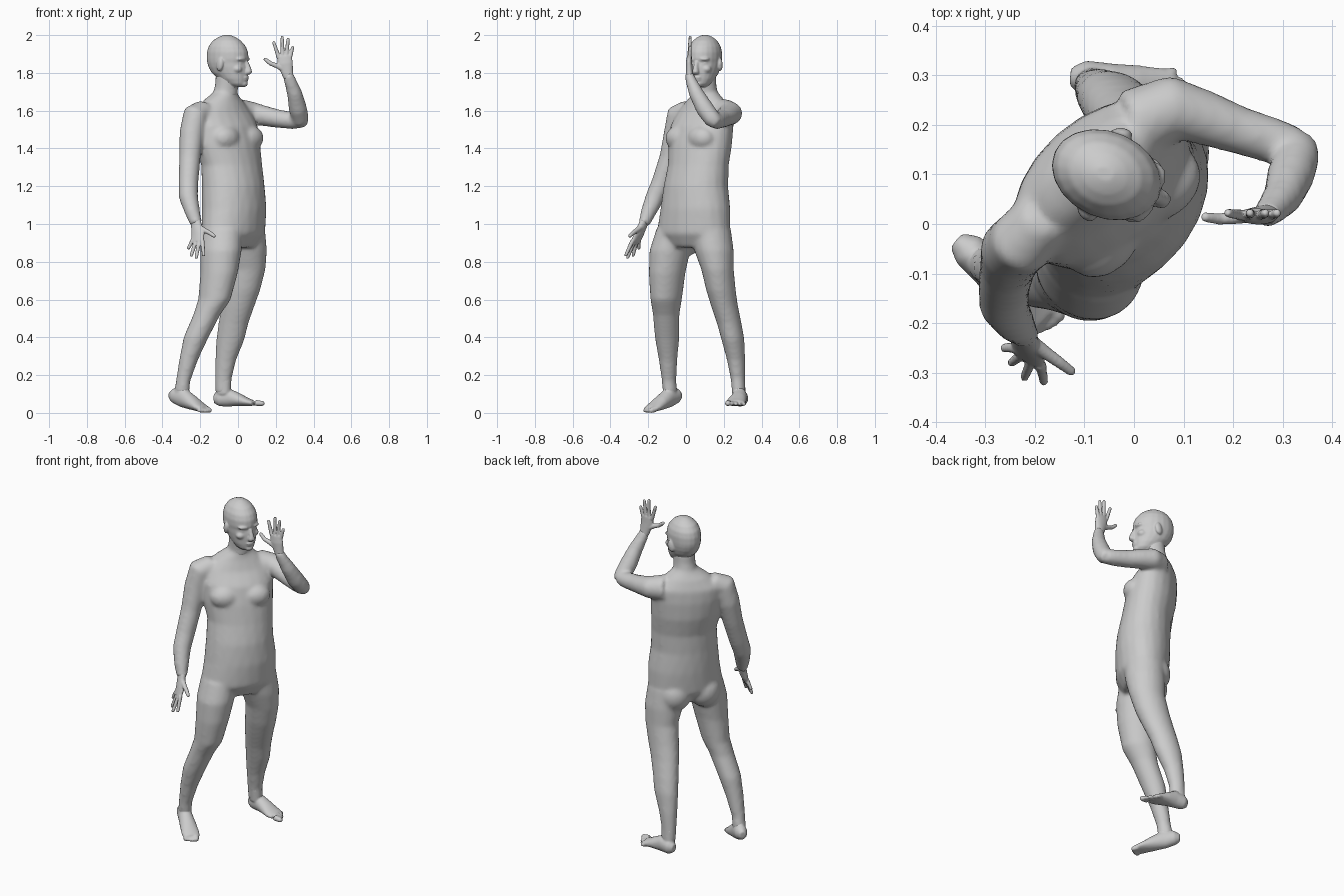
import bpy, bmesh, math
from mathutils import Vector, Matrix

UP = Vector((0, 0, 1))
N = 20


def side(yaw):
    a = math.radians(yaw)
    return Vector((math.cos(a), math.sin(a), 0))


def loft(bm, rows, hint=None):
    """Closed skin over elliptic rings. Rows are x,y,z,a,b[,yaw]; with yaw the ring is level,
    otherwise it is square to the path with its a-axis along hint."""
    pts = [Vector(r[:3]) for r in rows]
    rings = []
    for i, r in enumerate(rows):
        if len(r) == 6:
            t, u = UP, side(r[5])
        else:
            t = (pts[min(i + 1, len(pts) - 1)] - pts[max(i - 1, 0)]).normalized()
            u = (hint - t * hint.dot(t)).normalized()
        v = t.cross(u)
        rings.append([bm.verts.new(pts[i] + u * r[3] * math.cos(k * math.tau / N)
                                   + v * r[4] * math.sin(k * math.tau / N)) for k in range(N)])
    for p, q in zip(rings, rings[1:]):
        for k in range(N):
            j = (k + 1) % N
            bm.faces.new((p[k], p[j], q[j], q[k]))
    bm.faces.new(rings[0][::-1])
    bm.faces.new(rings[-1])


def ball(bm, c, size, yaw=0, tilt=0):
    m = (Matrix.Translation(c) @ Matrix.Rotation(math.radians(yaw), 4, 'Z')
         @ Matrix.Rotation(math.radians(tilt), 4, 'X') @ Matrix.Diagonal((*size, 1)))
    bmesh.ops.create_uvsphere(bm, u_segments=16, v_segments=10, radius=1, matrix=m)


def digit(bm, pts, r):
    """Finger or toe: tapered tube with a round tip."""
    rows = [(*p, r * (1 - .12 * i), r * (1 - .12 * i)) for i, p in enumerate(pts)]
    d = Vector(pts[-1]) - Vector(pts[0])
    loft(bm, rows, Vector((1, .3, 0)) if abs(d.z) > .03 else UP)
    ball(bm, pts[-1], (rows[-1][3],) * 3)


def finish(bm, name, voxel, smooth, grow):
    """Fuse the overlapping volumes into one smooth skin."""
    bmesh.ops.recalc_face_normals(bm, faces=bm.faces)
    me = bpy.data.meshes.new(name)
    bm.to_mesh(me)
    bm.free()
    ob = bpy.data.objects.new(name, me)
    bpy.context.collection.objects.link(ob)
    m = ob.modifiers.new("fuse", 'REMESH')
    m.mode, m.voxel_size, m.use_smooth_shade = 'VOXEL', voxel, True
    m = ob.modifiers.new("soften", 'SMOOTH')
    m.factor, m.iterations = .5, smooth
    m = ob.modifiers.new("regain", 'DISPLACE')
    m.strength, m.mid_level = grow, 0


# torso
body = bmesh.new()
loft(body, [(-.02, .035, .88, .16, .09, 56), (-.025, .04, .95, .21, .14, 56),
            (-.02, .05, 1.08, .198, .148, 53), (-.025, .052, 1.2, .183, .144, 48),
            (-.033, .065, 1.31, .178, .134, 45), (-.055, .075, 1.42, .193, .136, 43),
            (-.07, .085, 1.52, .2, .125, 42), (-.085, .1, 1.59, .185, .1, 42),
            (-.08, .105, 1.65, .12, .078, 42), (-.07, .105, 1.69, .068, .062, 50)])
for s in (-1, 1):
    # chest and buttocks
    ball(body, Vector((-.055, .08, 1.455)) + side(43) * .085 * s + side(-47) * .08, (.08, .06, .062), 43)
    ball(body, Vector((-.025, .04, .93)) + side(56) * .085 * s - side(-34) * .06, (.09, .085, .095), 56)

# neck
loft(body, [(-.075, .11, 1.6, .065, .07, 50), (-.07, .107, 1.68, .06, .062, 60),
            (-.058, .1, 1.74, .056, .06, 66), (-.055, .098, 1.8, .056, .06, 66)])

# legs
right_leg = [(-.085, -.05, .97, .1, .11), (-.09, -.085, .86, .1, .11), (-.1, -.1, .74, .088, .1),
             (-.125, -.105, .6, .073, .088), (-.165, -.105, .52, .064, .07), (-.222, -.1, .4, .059, .064),
             (-.262, -.095, .28, .045, .046), (-.29, -.09, .17, .033, .036), (-.3, -.083, .1, .033, .04)]
left_leg = [(.03, .125, .97, .11, .11), (.042, .148, .86, .1, .108), (.045, .167, .76, .081, .098),
            (.022, .185, .65, .073, .093), (0, .203, .57, .066, .086), (-.025, .23, .47, .06, .076),
            (-.04, .248, .39, .056, .072), (-.065, .265, .28, .044, .052), (-.078, .275, .18, .034, .041),
            (-.078, .28, .1, .032, .04)]
loft(body, [(*r, 50) for r in right_leg])
loft(body, [(*r, 75) for r in left_leg])

# arms
loft(body, [(-.18, .015, 1.6, .055, .055), (-.225, -.035, 1.575, .062, .066), (-.245, -.053, 1.48, .062, .06),
            (-.255, -.085, 1.35, .053, .052), (-.262, -.13, 1.22, .048, .049), (-.262, -.165, 1.14, .047, .046),
            (-.24, -.2, 1.06, .036, .037), (-.221, -.223, 1.0, .029, .025)], Vector((1, -.6, .3)))
loft(body, [(0, .2, 1.59, .07, .07), (.08, .235, 1.585, .057, .062), (.14, .215, 1.572, .05, .052),
            (.21, .19, 1.558, .045, .045), (.29, .165, 1.547, .041, .042), (.325, .155, 1.545, .036, .038)], UP)
loft(body, [(.335, .168, 1.53, .03, .03), (.33, .14, 1.555, .042, .042), (.317, .1, 1.61, .045, .044),
            (.3, .055, 1.69, .037, .036), (.272, .022, 1.77, .028, .024), (.265, .018, 1.795, .027, .02)],
     Vector((1, 0, 0)))
finish(body, "body", .011, 7, .004)

# head, in forward / lateral / height coordinates
head = bmesh.new()
HY = 66


def H(f, l, z):
    return Vector((-.05, .097, z)) + side(HY - 90) * f + side(HY) * l


skull = [(1.728, .03, .085, .028), (1.742, -.01, .1, .047), (1.77, -.05, .104, .063), (1.8, -.09, .106, .073),
         (1.83, -.108, .105, .08), (1.855, -.116, .101, .083), (1.875, -.119, .108, .085),
         (1.91, -.117, .105, .085), (1.94, -.108, .092, .078), (1.97, -.085, .065, .06),
         (1.988, -.055, .035, .038), (1.998, -.03, .01, .015)]
loft(head, [(*H((b + f) / 2, 0, z), w, (f - b) / 2, HY) for z, b, f, w in skull])
loft(head, [(-.06, .1, 1.68, .055, .056, HY), (-.056, .1, 1.8, .055, .058, HY)])
# nose, lips, chin
loft(head, [(*H(.1, 0, 1.86), .009, .012, HY), (*H(.112, 0, 1.825), .012, .016, HY),
            (*H(.117, 0, 1.803), .018, .017, HY), (*H(.108, 0, 1.793), .014, .012, HY)])
ball(head, H(.1, 0, 1.776), (.025, .014, .006), HY)
ball(head, H(.098, 0, 1.765), (.022, .014, .006), HY)
ball(head, H(.088, 0, 1.742), (.024, .02, .015), HY)
for s in (-1, 1):
    # brow, eye, cheek, ear
    ball(head, H(.088, .034 * s, 1.873), (.03, .018, .009), HY - 14 * s * -1)
    ball(head, H(.079, .034 * s, 1.85), (.015, .013, .01), HY)
    ball(head, H(.07, .042 * s, 1.82), (.026, .025, .02), HY)
    ball(head, H(-.012, .087 * s, 1.843), (.011, .02, .034), HY + 20 * s, 12)
finish(head, "head", .006, 4, .002)

# hands: palm rows, knuckles with fingertips, thumb
hands = {
    "left_hand": ([(.268, .02, 1.775, .026, .02), (.26, .018, 1.805, .031, .018), (.25, .016, 1.85, .04, .016),
                   (.246, .018, 1.89, .038, .012)], Vector((1, 0, 0)),
                  [((.216, .018, 1.88), (.19, .022, 1.96)), ((.236, .018, 1.885), (.234, .022, 1.988)),
                   ((.256, .018, 1.885), (.265, .022, 1.978)), ((.274, .018, 1.875), (.289, .022, 1.935))],
                  [(.248, .018, 1.815), (.205, .013, 1.838), (.172, .01, 1.85), (.144, .014, 1.872)]),
    "right_hand": ([(-.223, -.22, 1.015, .028, .022), (-.22, -.23, .99, .03, .019), (-.213, -.25, .945, .039, .017),
                    (-.214, -.268, .905, .038, .012)], Vector((.83, -.55, 0)),
                   [((-.24, -.249, .915), (-.262, -.25, .872)), ((-.224, -.262, .908), (-.247, -.28, .834)),
                    ((-.206, -.274, .906), (-.221, -.309, .823)), ((-.188, -.284, .91), (-.182, -.318, .836))],
                   [(-.208, -.237, .985), (-.178, -.26, .967), (-.15, -.28, .953), (-.127, -.297, .937)])}
for name, (palm, hint, fingers, thumb) in hands.items():
    bm = bmesh.new()
    loft(bm, palm, hint)
    for a, b in fingers:
        a, b = Vector(a), Vector(b)
        digit(bm, [a, a.lerp(b, .5), b], .0105)
    digit(bm, thumb, .014)
    finish(bm, name, .0045, 3, .001)

# feet: sole rows from heel to ball, then five toes between big and little toe
feet = {
    "right_foot": ([(-.357, -.034, .09, .018, .022), (-.335, -.052, .092, .034, .04), (-.29, -.092, .08, .038, .05),
                    (-.24, -.135, .052, .045, .036), (-.2, -.17, .03, .049, .022), (-.178, -.188, .021, .044, .014)],
                   Vector((.64, .77, 0)), (-.165, -.165, .02), (-.208, -.2, .018),
                   (-.152, -.184, .013), (-.203, -.217, .012)),
    "left_foot": ([(-.127, .297, .075, .018, .022), (-.102, .295, .076, .034, .04), (-.05, .285, .082, .038, .047),
                   (0, .275, .07, .045, .034), (.05, .263, .057, .051, .021), (.078, .26, .052, .048, .014)],
                  Vector((.14, .99, 0)), (.09, .223, .053), (.06, .3, .05), (.128, .222, .05), (.078, .307, .046))}
for name, (sole, hint, b0, l0, b1, l1) in feet.items():
    bm = bmesh.new()
    loft(bm, sole, hint)
    for i in range(5):
        a, b = Vector(b0).lerp(Vector(l0), i / 4), Vector(b1).lerp(Vector(l1), i / 4)
        b += (b - a).normalized() * (0, .006, .006, .003, 0)[i]
        digit(bm, [a, b], .015 if i == 0 else .0105)
    # ankle
    leg = right_leg if name == "right_foot" else left_leg
    loft(bm, [(*r, 60) for r in leg[-2:]])
    finish(bm, name, .006, 5, .0015)
